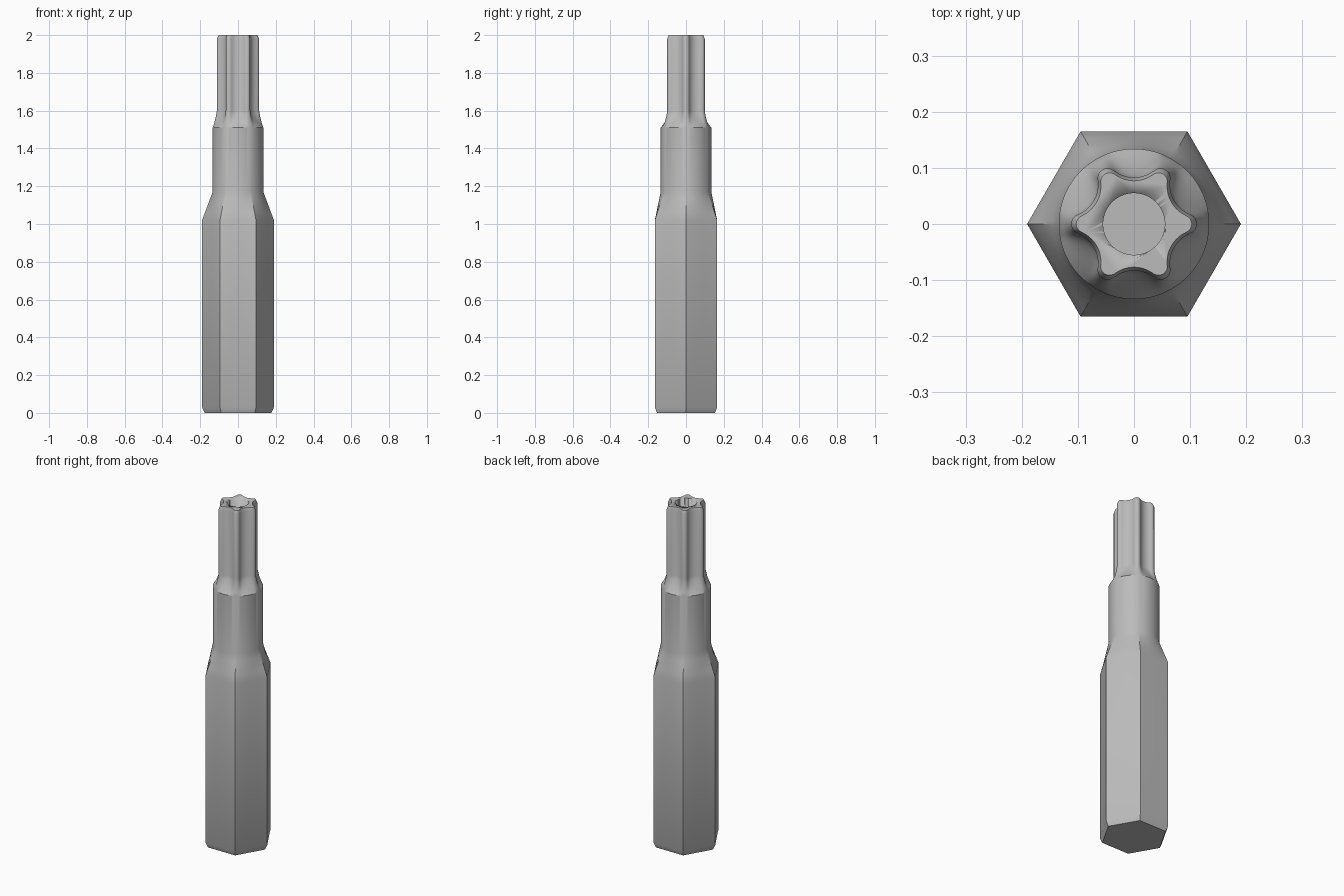
import bpy, bmesh
from math import sin, cos, pi, radians, sqrt, atan2, tau

cube = bpy.data.objects.get("Cube")
if cube:
    bpy.data.objects.remove(cube, do_unlink=True)

SIDES = 144
SIXTH = pi / 3


def make_material(name, colour):
    mat = bpy.data.materials.new(name)
    mat.use_nodes = True
    mat.diffuse_color = colour
    mat.node_tree.nodes["Principled BSDF"].inputs["Base Color"].default_value = colour
    return mat


# Cross-sections as radius against angle
def hexagon(apothem):
    return lambda a: apothem / cos(a % SIXTH - SIXTH / 2)


def circle(radius):
    return lambda a: radius


def star(tip, valley, tip_round):
    """Six rounded lobes joined by tangent concave arcs."""
    a0, c = tip - tip_round, cos(SIXTH / 2)
    hollow = (a0**2 + valley**2 - 2 * a0 * valley * c - tip_round**2) / (
        2 * tip_round - 2 * valley + 2 * a0 * c)
    d = valley + hollow
    k = tip_round / (tip_round + hollow)
    join = atan2(k * d * sin(SIXTH / 2), a0 + k * (d * c - a0))

    def radius(a):
        t = abs((a + SIXTH / 2) % SIXTH - SIXTH / 2)
        if t < join:
            return a0 * cos(t) + sqrt(max(0, tip_round**2 - (a0 * sin(t))**2))
        p = SIXTH / 2 - t
        return d * cos(p) - sqrt(max(0, hollow**2 - (d * sin(p))**2))
    return radius


def blend(f, g, t):
    return lambda a: f(a) * (1 - t) + g(a) * t


def loft(name, rings, mat):
    """Skin a stack of (z, section) rings and cap both ends."""
    bm = bmesh.new()
    loops = []
    for z, section in rings:
        angles = [tau * i / SIDES for i in range(SIDES)]
        loops.append([bm.verts.new((section(a) * cos(a), section(a) * sin(a), z))
                      for a in angles])
    for low, high in zip(loops, loops[1:]):
        for i in range(SIDES):
            j = (i + 1) % SIDES
            bm.faces.new((low[i], low[j], high[j], high[i]))
    bm.faces.new(loops[0][::-1])
    bm.faces.new(loops[-1])
    mesh = bpy.data.meshes.new(name)
    bm.to_mesh(mesh)
    bm.free()
    mesh.materials.append(mat)
    obj = bpy.data.objects.new(name, mesh)
    bpy.context.collection.objects.link(obj)
    bpy.ops.object.select_all(action='DESELECT')
    obj.select_set(True)
    bpy.context.view_layer.objects.active = obj
    bpy.ops.object.shade_smooth_by_angle(angle=radians(25))
    return obj


steel = make_material("steel grey", (0.5, 0.5, 0.5, 1))
hex_full, neck = hexagon(0.165), circle(0.134)
lobes = star(0.112, 0.083, 0.018)

# Hex shank with bevelled foot, blending into the round neck
rings = [(0, hexagon(0.153)), (0.03, hex_full), (1.02, hex_full)]
rings += [(1.02 + 0.15 * t, blend(hex_full, neck, t)) for t in (0.25, 0.5, 0.75, 1)]
rings.append((1.51, neck))

# Flared root of the star tip, then the straight lobes and top bevel
rings += [(1.51 + 0.09 * t, blend(neck, lobes, t * (1.5 - 0.5 * t)))
          for t in (0.2, 0.4, 0.6, 0.8, 1)]
rings += [(1.98, lobes), (2, star(0.103, 0.077, 0.016))]
bit = loft("driver_bit", rings, steel)

# Pin hole bored into the tip
cutter = loft("pin_hole_cutter", [(1.75, circle(0.055)), (2.1, circle(0.055))], steel)
cutter.hide_render = True
cutter.hide_set(True)
bore = bit.modifiers.new("pin_hole", 'BOOLEAN')
bore.operation = 'DIFFERENCE'
bore.object = cutter
bore.solver = 'EXACT'
bit.modifiers.move(len(bit.modifiers) - 1, 0)
